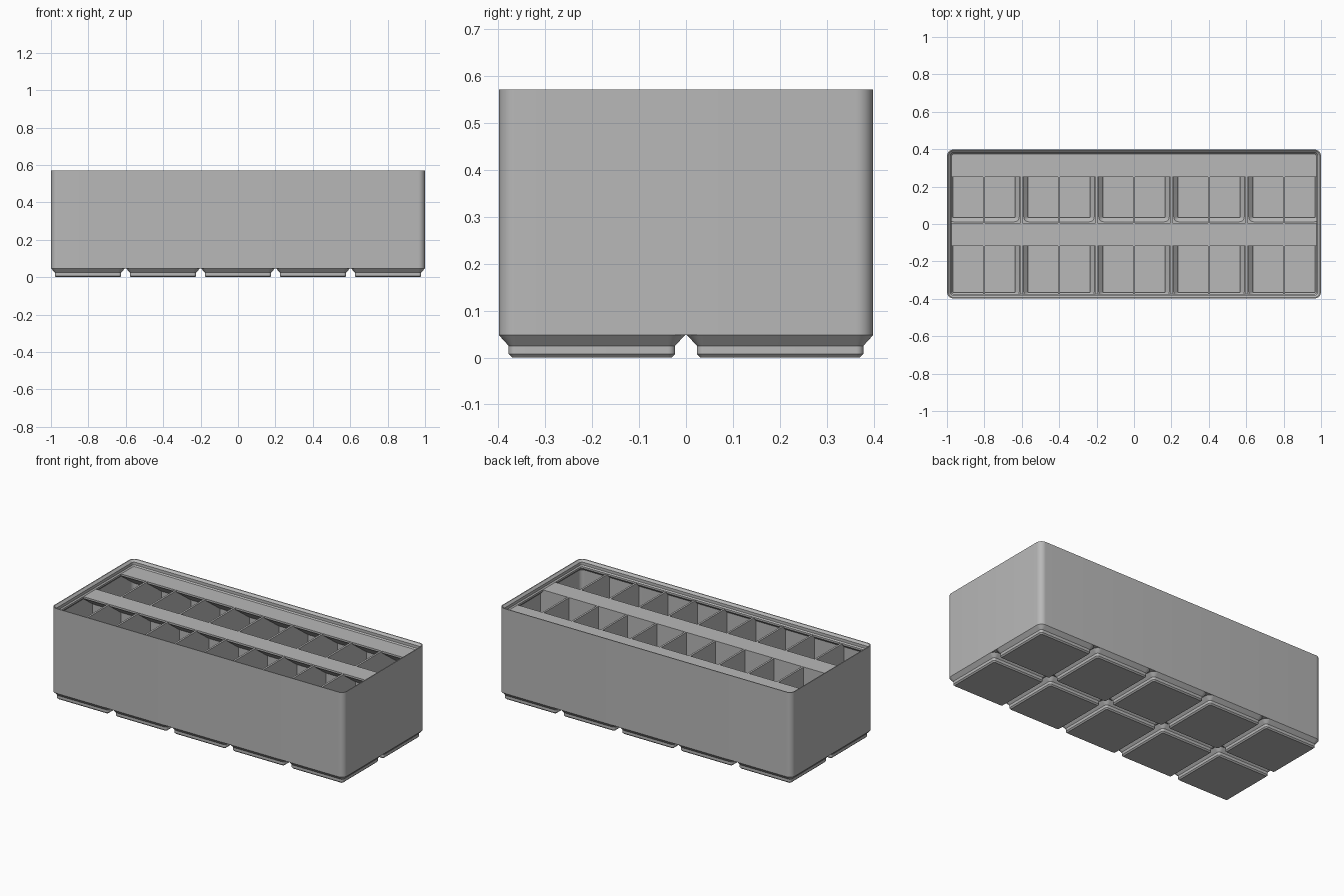
import bpy
import bmesh
import math

old = bpy.data.objects.get("Cube")
if old:
    bpy.data.objects.remove(old, do_unlink=True)

# Single grey plastic
grey = bpy.data.materials.new("grey_plastic")
grey.use_nodes = True
colour = (0.48, 0.48, 0.48, 1)
grey.diffuse_color = colour
grey.node_tree.nodes["Principled BSDF"].inputs["Base Color"].default_value = colour

PITCH = 0.401
HALF_X, HALF_Y = 1.0, 0.3986
RADIUS = 0.0358
FOOT_TOP = 0.0477
RIM_BASE = 0.534
WALL = 0.006


def finish(name, bm):
    bmesh.ops.recalc_face_normals(bm, faces=bm.faces[:])
    mesh = bpy.data.meshes.new(name)
    bm.to_mesh(mesh)
    bm.free()
    mesh.materials.append(grey)
    mesh.shade_smooth()
    mesh.set_sharp_from_angle(angle=math.radians(30))
    obj = bpy.data.objects.new(name, mesh)
    bpy.context.collection.objects.link(obj)
    return obj


def rounded_ring(bm, hx, hy, inset, z, steps=8):
    """Rounded rectangle of vertices, inset from the full outline."""
    r = max(RADIUS - inset, 0.004)
    cx, cy = hx - inset - r, hy - inset - r
    ring = []
    for quarter, (sx, sy) in enumerate(((1, 1), (-1, 1), (-1, -1), (1, -1))):
        for i in range(steps + 1):
            a = (quarter + i / steps) * math.pi / 2
            ring.append(bm.verts.new((sx * cx + r * math.cos(a),
                                      sy * cy + r * math.sin(a), z)))
    return ring


def loft(name, hx, hy, profile, closed):
    """Sweep an (inset, height) profile around a rounded rectangle."""
    bm = bmesh.new()
    rings = [rounded_ring(bm, hx, hy, d, z) for d, z in profile]
    pairs = list(zip(rings, rings[1:]))
    if closed:
        pairs.append((rings[-1], rings[0]))
    else:
        bm.faces.new(rings[0])
        bm.faces.new(rings[-1])
    n = len(rings[0])
    for a, b in pairs:
        for i in range(n):
            j = (i + 1) % n
            bm.faces.new((a[i], a[j], b[j], b[i]))
    return finish(name, bm)


def prism(name, outline, x0, x1):
    """Extrude a (y, z) outline along x."""
    bm = bmesh.new()
    face = bm.faces.new([bm.verts.new((x0, y, z)) for y, z in outline])
    out = bmesh.ops.extrude_face_region(bm, geom=[face])
    verts = [v for v in out["geom"] if isinstance(v, bmesh.types.BMVert)]
    bmesh.ops.translate(bm, verts=verts, vec=(x1 - x0, 0, 0))
    return finish(name, bm)


def box(name, x0, x1, y0, y1, z0, z1):
    return prism(name, ((y0, z0), (y1, z0), (y1, z1), (y0, z1)), x0, x1)


# Outer wall with the stepped stacking rim
loft("bin_wall", HALF_X, HALF_Y, (
    (0, FOOT_TOP), (0, 0.571), (0.0056, 0.571), (0.0181, 0.5585),
    (0.0181, 0.5413), (0.0248, RIM_BASE), (0.0248, 0.523),
    (0.009, 0.507), (0.009, FOOT_TOP)), True)

# Hollow feet, five by two, each with a short divider in its well
foot_profile = ((0.0281, 0), (0.0206, 0.0075), (0.0206, 0.025), (0, FOOT_TOP),
                (0.001, FOOT_TOP), (0.001, 0.053), (0.0095, 0.053),
                (0.0325, 0.03), (0.0325, 0.0115))
half_foot = 0.1981
for col in range(-2, 3):
    for row in (-0.5, 0.5):
        x, y = col * PITCH, row * PITCH
        foot = loft("foot", half_foot, half_foot, foot_profile, False)
        foot.location = (x, y, 0)
        prism("foot_divider", (
            (y - 0.17, 0.008), (y + 0.17, 0.008), (y + 0.17, 0.028),
            (y + 0.191, 0.051), (y - 0.191, 0.051), (y - 0.17, 0.028)),
            x - WALL, x + WALL)

# Ridges that bridge the gaps between feet
ridge = 0.0115
box("long_ridge", -0.99, 0.99, -ridge, ridge, FOOT_TOP, 0.0535)
for k in (-1.5, -0.5, 0.5, 1.5):
    x = k * PITCH
    box("cross_ridge", x - ridge, x + ridge, -0.391, 0.391, FOOT_TOP, 0.0538)
    for y0, y1 in ((-0.391, -0.375), (-0.02, 0.02), (0.375, 0.391)):
        box("ridge_joint", x - 0.02, x + 0.02, y0, y1, FOOT_TOP, 0.053)
for x0, x1 in ((-0.992, -0.975), (0.975, 0.992)):
    box("ridge_joint", x0, x1, -0.02, 0.02, FOOT_TOP, 0.053)

# Compartment dividers
box("long_divider", -0.993, 0.993, -WALL, WALL, 0.05, RIM_BASE)
for k in range(-4, 5):
    x = k * PITCH / 2
    box("cross_divider", x - WALL, x + WALL, -0.391, 0.391, 0.05, RIM_BASE - 0.001)

# Label shelves along the back of both rows, sloped underneath
for back, tip in ((0.3895, 0.251), (0.005, -0.117)):
    drop = (back - tip) * math.tan(math.radians(36))
    prism("label_shelf", (
        (back, RIM_BASE), (tip, RIM_BASE), (tip, RIM_BASE - 0.0115),
        (back, RIM_BASE - 0.0115 - drop)), -0.985, 0.985)
